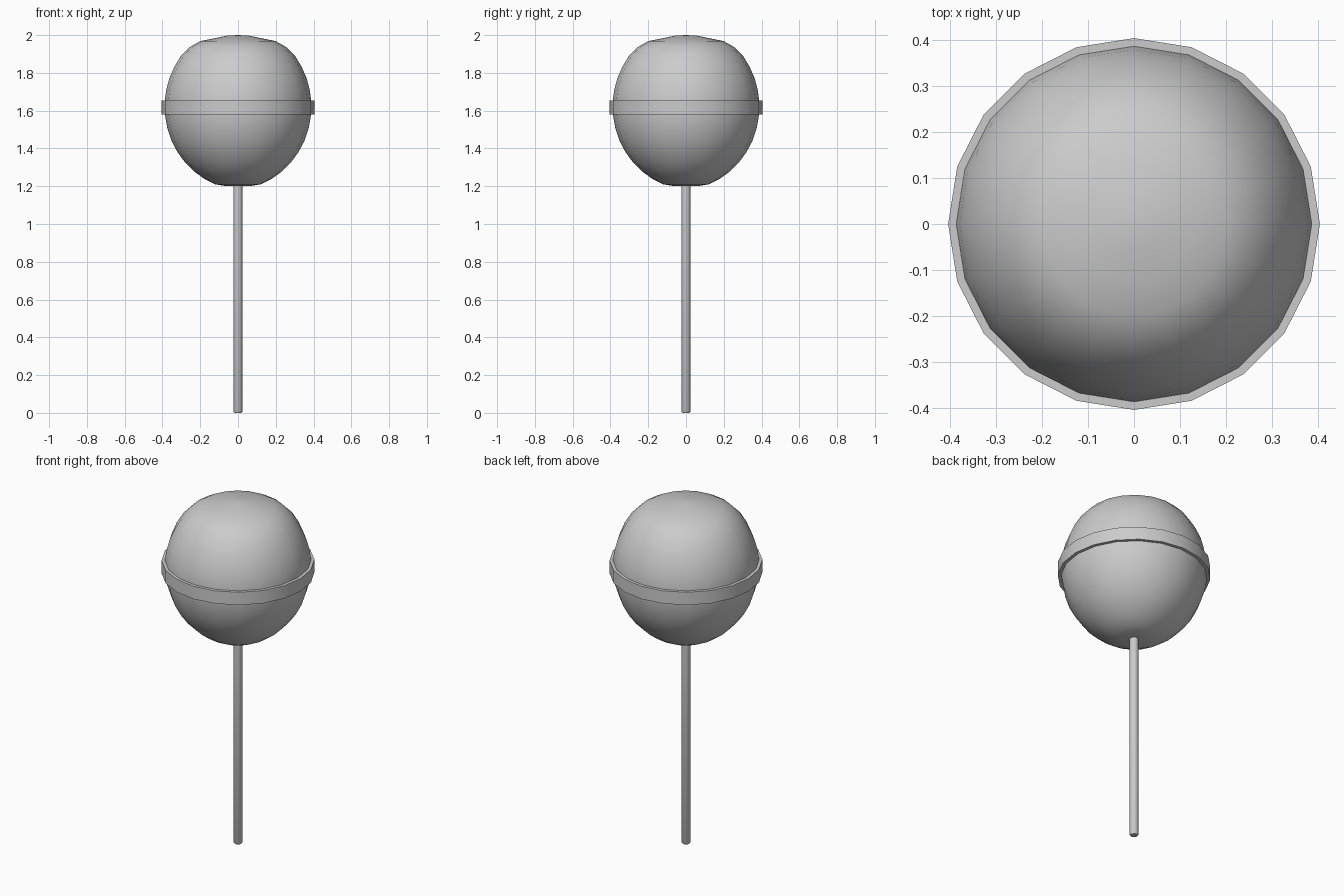
import bpy, bmesh
from math import sin, cos, tau

if "Cube" in bpy.data.objects:
    bpy.data.objects.remove(bpy.data.objects["Cube"])


def lathe(name, profile, sides, closed=False):
    """Revolve (radius, z) points about the z axis."""
    bm = bmesh.new()
    rings = []
    for r, z in profile:
        if r == 0:
            rings.append([bm.verts.new((0, 0, z))] * sides)
        else:
            rings.append([bm.verts.new((r * cos(tau * i / sides), r * sin(tau * i / sides), z))
                          for i in range(sides)])
    pairs = list(zip(rings, rings[1:]))
    if closed:
        pairs.append((rings[-1], rings[0]))
    for a, b in pairs:
        for i in range(sides):
            j = (i + 1) % sides
            bm.faces.new(dict.fromkeys((a[i], a[j], b[j], b[i])))
    bmesh.ops.recalc_face_normals(bm, faces=bm.faces[:])
    mesh = bpy.data.meshes.new(name)
    bm.to_mesh(mesh)
    bm.free()
    obj = bpy.data.objects.new(name, mesh)
    bpy.context.collection.objects.link(obj)
    bpy.ops.object.select_all(action='DESELECT')
    obj.select_set(True)
    bpy.context.view_layer.objects.active = obj
    bpy.ops.object.shade_smooth_by_angle(angle=0.7)
    return obj


# Candy ball: round below, with a fuller shoulder and low crown on top
lathe("candy_ball", [
    (0, 1.2), (0.06, 1.2), (0.12, 1.21), (0.18, 1.24), (0.235, 1.28), (0.28, 1.325),
    (0.32, 1.38), (0.352, 1.44), (0.375, 1.51), (0.387, 1.58), (0.388, 1.65),
    (0.38, 1.71), (0.364, 1.77), (0.338, 1.83), (0.302, 1.89), (0.255, 1.937),
    (0.2, 1.968), (0.125, 1.983), (0.06, 1.997), (0, 2.0)], 20)

# Flat band around the middle
lathe("middle_band", [(0.38, 1.58), (0.405, 1.58), (0.405, 1.655), (0.38, 1.655)], 20, closed=True)

# Stick with a slightly eased end, sunk into the candy
lathe("stick", [(0, 0), (0.019, 0), (0.024, 0.008), (0.024, 1.25), (0, 1.25)], 20)
